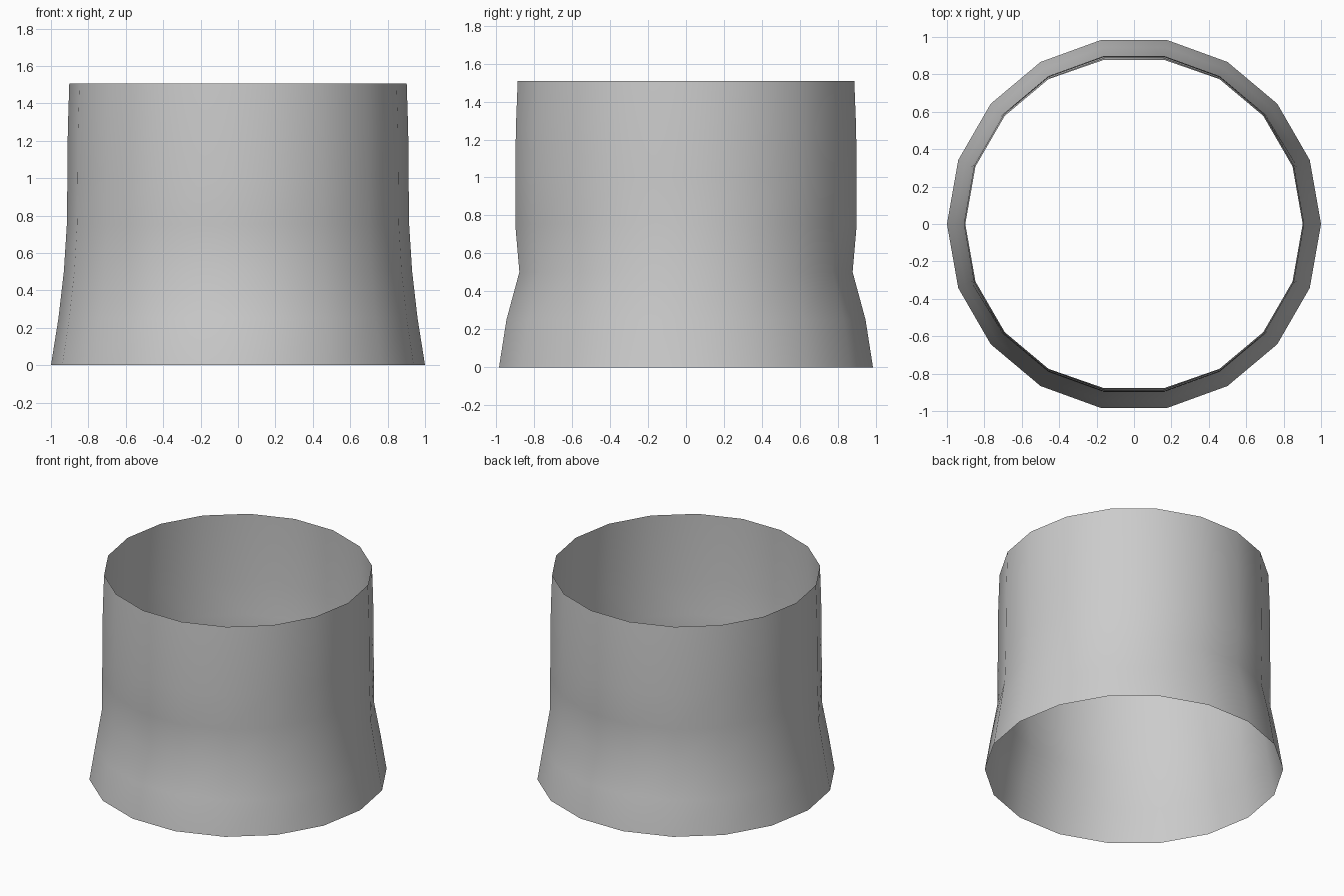
import bpy, bmesh, math

if "Cube" in bpy.data.objects:
    bpy.data.objects.remove(bpy.data.objects["Cube"])

SIDES = 18
# ring profile: height, x radius, y radius (the waist ring is pinched in y)
RINGS = [(0.0, 1.0, 1.0), (0.251, 0.96, 0.96), (0.502, 0.931, 0.891),
         (0.753, 0.915, 0.913), (1.005, 0.912, 0.912),
         (1.256, 0.910, 0.910), (1.507, 0.902, 0.900)]

# open, single-walled flared sleeve
bm = bmesh.new()
rings = []
for z, rx, ry in RINGS:
    angles = [2 * math.pi * i / SIDES for i in range(SIDES)]
    rings.append([bm.verts.new((rx * math.cos(a), ry * math.sin(a), z)) for a in angles])
for low, high in zip(rings, rings[1:]):
    for i in range(SIDES):
        j = (i + 1) % SIDES
        face = bm.faces.new((low[i], low[j], high[j], high[i]))
        face.smooth = True

mesh = bpy.data.meshes.new("flared_sleeve")
bm.to_mesh(mesh)
bm.free()
sleeve = bpy.data.objects.new("flared_sleeve", mesh)
bpy.context.collection.objects.link(sleeve)
